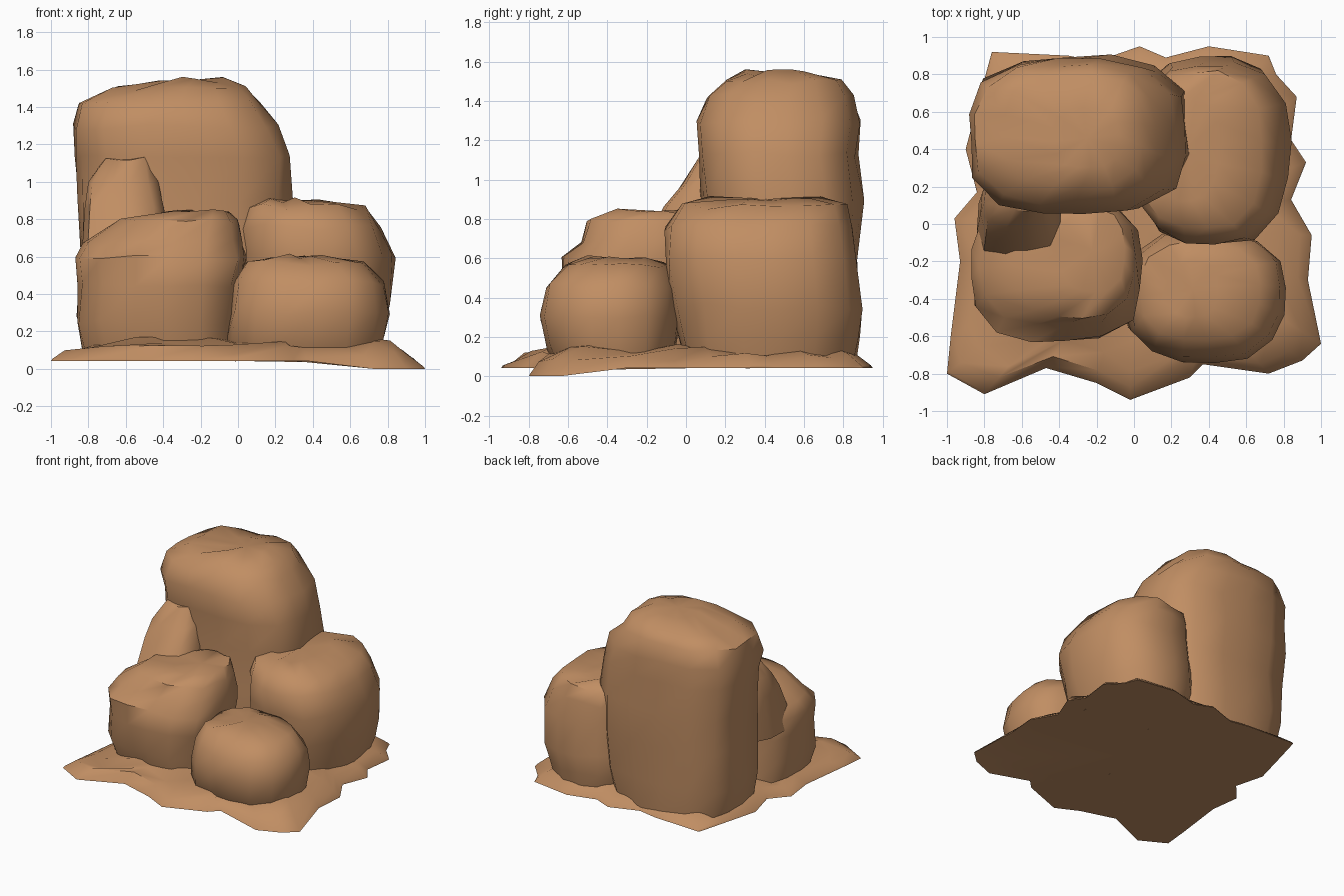
import bpy, bmesh, math, random
from mathutils import Vector

if "Cube" in bpy.data.objects:
    bpy.data.objects.remove(bpy.data.objects["Cube"])

random.seed(4)
mat = bpy.data.materials.new("sandstone_brown")
mat.diffuse_color = (0.53, 0.27, 0.125, 1)
mat.use_nodes = True
mat.node_tree.nodes["Principled BSDF"].inputs["Base Color"].default_value = mat.diffuse_color


def finish(name, rings, angle):
    """Loft a stack of closed rings, cap both ends and shade smooth."""
    bm = bmesh.new()
    loops = [[bm.verts.new(p) for p in ring] for ring in rings]
    n = len(loops[0])
    for a, b in zip(loops, loops[1:]):
        for i in range(n):
            j = (i + 1) % n
            bm.faces.new((a[i], a[j], b[j], b[i]))
    for loop in (loops[0], loops[-1]):
        mid = bm.verts.new(sum((v.co for v in loop), Vector()) / n)
        for i in range(n):
            bm.faces.new((loop[i], loop[(i + 1) % n], mid))
    bmesh.ops.recalc_face_normals(bm, faces=bm.faces[:])
    me = bpy.data.meshes.new(name)
    bm.to_mesh(me)
    bm.free()
    me.materials.append(mat)
    ob = bpy.data.objects.new(name, me)
    bpy.context.collection.objects.link(ob)
    bpy.ops.object.select_all(action='DESELECT')
    ob.select_set(True)
    bpy.context.view_layer.objects.active = ob
    bpy.ops.object.shade_smooth_by_angle(angle=math.radians(angle))


def boulder(name, levels, sides=16, power=3.2, rough=0.022):
    """Each level is z, x min, x max, y min, y max of a rounded-box section."""
    rings = []
    for z, x0, x1, y0, y1 in levels:
        ring = []
        for i in range(sides):
            t = 2 * math.pi * (i + 0.3) / sides
            c, s = math.cos(t), math.sin(t)
            r = (abs(c) ** power + abs(s) ** power) ** (-1 / power)
            r *= 1 + random.uniform(-1.5, 1) * rough
            ring.append(Vector(((x0 + x1) / 2 + r * c * (x1 - x0) / 2,
                                (y0 + y1) / 2 + r * s * (y1 - y0) / 2,
                                z + random.uniform(-1, 0.6) * rough)))
        rings.append(ring)
    finish(name, rings, 50)


# Boulders
boulder("tall_boulder", [
    (.06, -.80, .20, .10, .85), (.30, -.86, .25, .08, .87),
    (.60, -.84, .28, .08, .88), (.90, -.87, .29, .08, .90),
    (1.13, -.87, .29, .07, .87), (1.30, -.88, .21, .06, .88),
    (1.43, -.85, .12, .11, .85), (1.50, -.69, .05, .20, .80),
    (1.55, -.42, -.08, .30, .62)])
boulder("tall_boulder_shoulder", [
    (.50, -.84, -.36, -.30, .3), (.85, -.82, -.39, -.12, .3),
    (1.0, -.80, -.42, -.02, .3), (1.13, -.72, -.46, .07, .3)], 12)
boulder("right_boulder", [
    (.06, .05, .74, .00, .86), (.20, .00, .78, -.04, .88),
    (.36, .00, .81, -.08, .90), (.60, .00, .84, -.11, .88),
    (.76, .00, .77, -.10, .86), (.87, .02, .69, -.03, .82),
    (.91, .12, .45, .12, .68)], power=2.7)
boulder("front_left_boulder", [
    (.06, -.82, .00, -.55, .15), (.25, -.87, .00, -.61, .15),
    (.45, -.87, .02, -.63, .15), (.60, -.88, .05, -.63, .15),
    (.68, -.82, .03, -.54, .15), (.79, -.64, .01, -.50, .12),
    (.84, -.40, -.05, -.36, .08)], power=2.9)
boulder("front_right_boulder", [
    (.06, .00, .75, -.66, -.08), (.15, -.06, .78, -.71, -.05),
    (.30, -.05, .81, -.74, -.03), (.46, -.03, .79, -.71, -.04),
    (.57, .03, .68, -.62, -.09), (.61, .18, .45, -.50, -.20)], power=2.6)

# Ragged ground slab
outline = [(-1, -.8), (-.8, -.91), (-.47, -.77), (-.2, -.85), (-.02, -.94),
           (.3, -.82), (.37, -.75), (.72, -.8), (.9, -.73), (1, -.64),
           (.93, -.3), (.95, -.06), (.84, .13), (.92, .33), (.84, .45),
           (.87, .68), (.76, .8), (.72, .9), (.4, .95), (.17, .89),
           (.03, .95), (-.2, .87), (-.35, .9), (-.76, .92), (-.82, .7),
           (-.9, .4), (-.84, .17), (-.96, .03), (-.93, -.2), (-.98, -.6)]


def slab_ring(scale, z, rough, dip):
    ring = []
    for x, y in outline:
        drop = dip if x > .6 and y < -.6 else 0
        k = scale + random.uniform(-1, 1) * rough
        ring.append(Vector((x * k, y * k,
                            z - drop + random.uniform(-1, 1) * rough)))
    return ring


finish("ground_slab", [slab_ring(.80, .042, 0, .01), slab_ring(1, .042, 0, .042),
                       slab_ring(.99, .055, 0, .042), slab_ring(.92, .10, .025, .02),
                       slab_ring(.82, .125, .03, 0), slab_ring(.66, .15, .03, 0)], 45)
